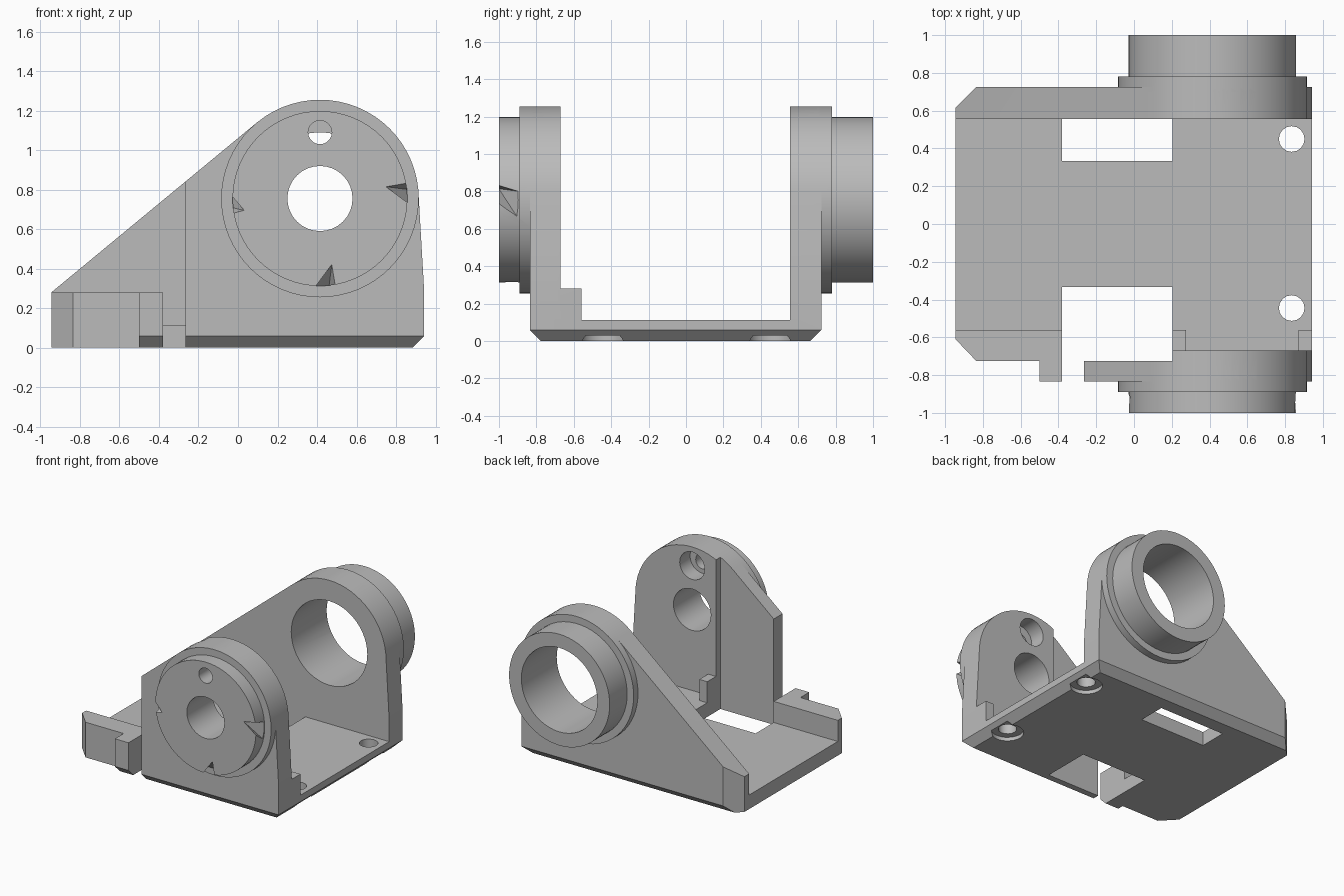
import bpy, bmesh, math

if "Cube" in bpy.data.objects:
    bpy.data.objects.remove(bpy.data.objects["Cube"])

CX, CZ = 0.415, 0.755          # shared axis of the two bosses
LEFT, RIGHT = -0.945, 0.943

grey = bpy.data.materials.new("plain grey")
grey.diffuse_color = (0.5, 0.5, 0.5, 1)
grey.use_nodes = True
grey.node_tree.nodes["Principled BSDF"].inputs["Base Color"].default_value = grey.diffuse_color


def solid(name, points):
    """Convex part wrapped around a set of points."""
    bm = bmesh.new()
    for p in points:
        bm.verts.new(p)
    bmesh.ops.convex_hull(bm, input=bm.verts)
    bmesh.ops.dissolve_limit(bm, angle_limit=0.002, verts=bm.verts, edges=bm.edges)
    bmesh.ops.recalc_face_normals(bm, faces=bm.faces)
    mesh = bpy.data.meshes.new(name)
    bm.to_mesh(mesh)
    bm.free()
    mesh.materials.append(grey)
    ob = bpy.data.objects.new(name, mesh)
    bpy.context.collection.objects.link(ob)
    return ob


def box(name, x0, x1, y0, y1, z0, z1):
    return solid(name, [(x, y, z) for x in (x0, x1) for y in (y0, y1) for z in (z0, z1)])


def ring(r, n=64, cx=CX, cz=CZ):
    return [(cx + r * math.cos(2 * math.pi * i / n), cz + r * math.sin(2 * math.pi * i / n))
            for i in range(n)]


def along_x(name, profile, x0, x1):
    return solid(name, [(x, y, z) for x in (x0, x1) for y, z in profile])


def along_y(name, profile, y0, y1):
    return solid(name, [(x, y, z) for y in (y0, y1) for x, z in profile])


def along_z(name, profile, z0, z1):
    return solid(name, [(x, y, z) for z in (z0, z1) for x, y in profile])


def combine(target, tool, op):
    mod = target.modifiers.new("join", 'BOOLEAN')
    mod.operation, mod.object, mod.solver = op, tool, 'EXACT'
    bpy.ops.object.select_all(action='DESELECT')
    bpy.context.view_layer.objects.active = target
    target.select_set(True)
    bpy.ops.object.modifier_apply(modifier=mod.name)
    bpy.data.objects.remove(tool)


def add(tool):
    combine(bracket, tool, 'UNION')


def cut(tool):
    combine(bracket, tool, 'DIFFERENCE')


# Floor plate
bracket = box("bracket", LEFT, RIGHT, -0.70, 0.60, 0, 0.112)
cut(box("front_left_trim", -2, -0.38, -1, -0.58, -1, 1))

# Side walls: round top running down to the floor corners
wall = ring(0.5) + [(LEFT, 0), (LEFT, 0.28), (RIGHT, 0), (RIGHT, 0.28)]
add(along_y("back_wall", wall, 0.555, 0.725))
front = along_y("front_wall", wall, -0.835, -0.67)
combine(front, box("wall_trim", -2, -0.265, -2, 0, -1, 2), 'DIFFERENCE')
add(front)

# Low front left rail with its hook
add(along_z("front_rail", [(LEFT, -0.56), (LEFT, -0.61), (-0.835, -0.725),
                           (-0.38, -0.725), (-0.38, -0.56)], 0, 0.28))
add(box("rail_hook", -0.50, -0.38, -0.835, -0.70, 0, 0.28))

# Small tabs inside the front wall
add(box("left_tab", 0.205, 0.275, -0.69, -0.56, 0.05, 0.28))
add(box("right_tab", 0.872, RIGHT, -0.69, -0.56, 0.05, 0.28))

# Stepped bosses
add(along_y("back_collar", ring(0.5), 0.70, 0.78))
add(along_y("back_boss", ring(0.443), 0.70, 1.0))
add(along_y("front_collar", ring(0.5), -0.89, -0.80))
add(along_y("front_boss", ring(0.443), -1.0, -0.80))

# Floor windows (the front one also thins the front wall)
cut(box("front_window", -0.38, 0.205, -0.725, -0.333, -1, 2))
cut(box("back_window", -0.38, 0.205, 0.333, 0.555, -1, 0.3))

# Bores and pin hole
cut(along_y("back_bore", ring(0.335, 48), 0.4, 1.2))
cut(along_y("front_bore", ring(0.165, 32), -1.2, -0.5))
cut(along_y("pin_hole", ring(0.06, 20, CX, 1.09), -1.2, -0.5))
cut(along_y("pin_counterbore", ring(0.11, 24, CX, 1.105), -0.80, -0.5))

# Bolt holes with shallow counterbores underneath
for y in (-0.445, 0.45):
    cut(along_z("bolt_hole", ring(0.068, 16, 0.835, y), -1, 0.3))
    cut(along_z("bolt_counterbore", ring(0.12, 24, 0.835, y), -1, 0.03))

# Wedge notches around the front boss, each a quarter turn apart
for turn, s in ((0, 1.0), (1, 1.0), (2, 0.55)):
    pts = []
    for u, y, v in ((0.445 - 0.11 * s, -1.001, 0.06), (0.47, -1.001, 0.083),
                    (0.47, -1.001, -0.04), (0.45, -0.89, 0.045), (0.45, -0.89, -0.11),
                    (0.49, -0.89, 0.045), (0.49, -0.89, -0.11)):
        for _ in range(turn):
            u, v = v, -u
        pts.append((CX + u, y, CZ + v))
    cut(solid("notch", pts))

# Chamfers along the lower front, back and right edges, and the back left corner
cut(along_x("front_chamfer", [(-0.845, 0.07), (-0.765, -0.01), (-0.9, -0.06)], -2, 2))
cut(along_x("back_chamfer", [(0.735, 0.07), (0.655, -0.01), (0.79, -0.06)], -2, 2))
cut(along_y("right_chamfer", [(0.953, 0.07), (0.873, -0.01), (1.0, -0.06)], -2, 2))
cut(along_z("corner_chamfer", [(-0.965, 0.595), (-0.815, 0.745), (-1.0, 0.8)], -1, 1))

# Finish
bpy.ops.object.select_all(action='DESELECT')
bpy.context.view_layer.objects.active = bracket
bracket.select_set(True)
bpy.ops.object.shade_smooth_by_angle(angle=math.radians(30))
